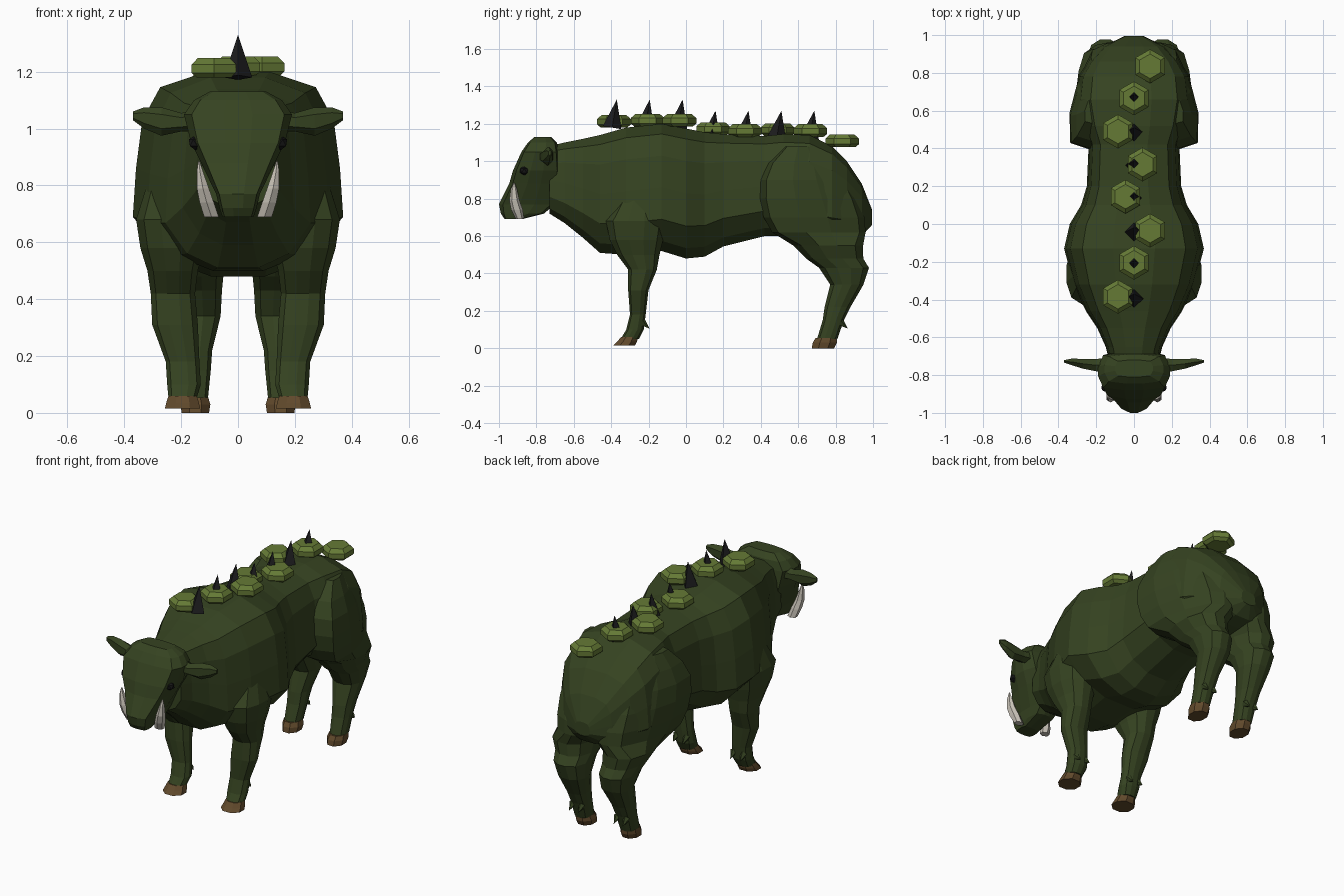
import bpy, bmesh, math
from mathutils import Vector, Matrix

if "Cube" in bpy.data.objects:
    bpy.data.objects.remove(bpy.data.objects["Cube"], do_unlink=True)


def material(name, r, g, b):
    m = bpy.data.materials.new(name)
    m.use_nodes = True
    m.diffuse_color = (r, g, b, 1)
    bsdf = m.node_tree.nodes["Principled BSDF"]
    bsdf.inputs["Base Color"].default_value = (r, g, b, 1)
    bsdf.inputs["Roughness"].default_value = 0.9
    return m


HIDE = material("dark_green_hide", 0.036, 0.056, 0.015)
MOSS = material("moss_green", 0.13, 0.195, 0.036)
SPINE = material("black_spine", 0.012, 0.012, 0.013)
IVORY = material("ivory", 0.6, 0.56, 0.49)
HOOF = material("brown_hoof", 0.12, 0.068, 0.025)
EYE = material("black_eye", 0.008, 0.008, 0.008)


def finish(bm, name, mat, mirror=False):
    bmesh.ops.recalc_face_normals(bm, faces=bm.faces)
    me = bpy.data.meshes.new(name)
    bm.to_mesh(me)
    bm.free()
    me.materials.append(mat)
    ob = bpy.data.objects.new(name, me)
    bpy.context.collection.objects.link(ob)
    if mirror:
        ob.modifiers.new("Mirror", 'MIRROR').use_mirror_merge = False
    return ob


def loft(name, rings, mat, mirror=False):
    """Skin a list of equal-sized point rings and cap both ends."""
    bm = bmesh.new()
    rows = [[bm.verts.new(p) for p in r] for r in rings]
    n = len(rows[0])
    for a, b in zip(rows, rows[1:]):
        for i in range(n):
            j = (i + 1) % n
            bm.faces.new((a[i], a[j], b[j], b[i]))
    bm.faces.new(rows[0])
    bm.faces.new(rows[-1])
    return finish(bm, name, mat, mirror)


def rounded(u0, u1, v0, v1, n=12, power=2.5):
    """Superellipse outline filling the given box, as (u, v) pairs."""
    out = []
    for i in range(n):
        a = 2 * math.pi * (i + 0.5) / n
        c, s = math.cos(a), math.sin(a)
        k = (abs(c) ** power + abs(s) ** power) ** (-1 / power)
        out.append(((u0 + u1) / 2 + (u1 - u0) / 2 * c * k,
                    (v0 + v1) / 2 + (v1 - v0) / 2 * s * k))
    return out


def upright(sections, taper=0, **kw):
    """Rings stacked in z from (z, y0, y1, x0, x1), narrowing to the rear by taper."""
    return [[(x0 + (x - x0) * (1 - taper * ((y - y0) / (y1 - y0)) ** 2), y, z)
             for x, y in rounded(x0, x1, y0, y1, **kw)]
            for z, y0, y1, x0, x1 in sections]


# Barrel body: (y, bottom, top, half width) with one shared flank profile
flank = [(0, .28), (.08, .7), (.25, 1), (.5, .97), (.75, .91), (.92, .74), (1, .3)]
barrel = [(-.73, .72, 1.08, .13), (-.65, .67, 1.10, .15), (-.55, .59, 1.12, .195),
          (-.46, .51, 1.14, .255), (-.32, .50, 1.18, .32), (-.13, .52, 1.2, .37),
          (0, .48, 1.175, .34), (.1, .49, 1.155, .28), (.2, .545, 1.145, .25),
          (.42, .6, 1.135, .24), (.52, .6, 1.145, .28), (.66, .58, 1.14, .31),
          (.78, .57, 1.08, .295), (.86, .58, 1.0, .245), (.94, .6, .88, .165),
          (.995, .66, .74, .05)]
rings = []
for y, lo, hi, w in barrel:
    half = [(w * k, y, lo + (hi - lo) * t) for t, k in flank]
    rings.append(half + [(-x, yy, z) for x, yy, z in reversed(half)])
body = loft("body", rings, HIDE)

# Legs, each hind leg running on from its broad haunch
front = [(.84, -.33, -.15, .15, .31), (.68, -.43, -.1, .12, .36), (.58, -.41, -.12, .12, .345),
         (.5, -.37, -.14, .14, .32), (.42, -.31, -.155, .15, .308), (.31, -.31, -.2, .14, .303),
         (.18, -.3, -.215, .135, .255), (.1, -.32, -.225, .13, .25), (.05, -.35, -.25, .145, .245)]
haunch = [(1.08, .53, .72, .1, .27), (.99, .44, .82, .05, .32), (.9, .4, .87, .02, .355),
          (.8, .395, .92, .02, .36), (.7, .415, .955, .02, .35), (.62, .46, .96, .03, .33)]
hind = [(.55, .57, .95, .045, .295), (.48, .64, .95, .05, .265), (.43, .71, .98, .055, .25),
        (.34, .77, .95, .06, .23), (.22, .74, .88, .09, .21), (.15, .73, .845, .095, .205),
        (.05, .7, .81, .105, .2)]
limbs = [loft("front_legs", upright(front), HIDE, True),
         loft("hind_legs", upright(haunch, taper=.4, power=5) + upright(hind), HIDE, True)]

# Fuse the legs into the body as one skin
for limb in limbs:
    union = body.modifiers.new("Fuse", 'BOOLEAN')
    union.operation = 'UNION'
    union.solver = 'EXACT'
    union.object = limb
skin = bpy.data.meshes.new_from_object(body.evaluated_get(bpy.context.evaluated_depsgraph_get()))
body.modifiers.clear()
body.data = skin
for limb in limbs:
    bpy.data.objects.remove(limb, do_unlink=True)

# Hooves
loft("front_hooves", upright([(.06, -.35, -.255, .143, .247), (.035, -.37, -.26, .135, .255),
                              (.015, -.39, -.27, .13, .26)], n=8), HOOF, True)
loft("hind_hooves", upright([(.055, .69, .81, .103, .202), (.03, .675, .81, .095, .205),
                             (0, .67, .795, .1, .2)], n=8), HOOF, True)


def spike(name, base, tip, radius, mat, sides=4, mirror=False):
    base, tip = Vector(base), Vector(tip)
    axis = tip - base
    bm = bmesh.new()
    place = (Matrix.Translation((base + tip) / 2)
             @ axis.to_track_quat('Z', 'Y').to_matrix().to_4x4())
    bmesh.ops.create_cone(bm, cap_ends=True, segments=sides, radius1=radius, radius2=0,
                          depth=axis.length, matrix=place)
    return finish(bm, name, mat, mirror)


# Dewclaws behind each ankle
for name, y, xs in (("front_dewclaw", -.235, (.16, .225)), ("hind_dewclaw", .825, (.12, .18))):
    for x in xs:
        spike(name, (x, y, .14), (x, y + .04, .105), .022, HIDE, 5, True)

# Head, stacked from jaw to crown
head = [(.69, -.97, -.88, .055), (.72, -.99, -.76, .065), (.77, -1, -.7, .077),
        (.88, -.945, -.68, .13), (.95, -.925, -.67, .165), (1.05, -.88, -.68, .19),
        (1.1, -.845, -.69, .155), (1.13, -.81, -.72, .1)]
loft("head", upright([(z, a, b, -w, w) for z, a, b, w in head], power=4.5), HIDE)

# Ears: leaf shapes running outwards, (x, y0, y1, z0, z1)
ear = [(.13, -.79, -.7, .99, 1.07), (.2, -.785, -.71, .99, 1.055), (.27, -.77, -.71, .975, 1.075),
       (.33, -.75, -.71, 1, 1.075), (.37, -.735, -.72, 1.03, 1.06)]
loft("ears", [[(x, y, z) for y, z in rounded(a, b, c, d, n=6, power=2)]
              for x, a, b, c, d in ear], HIDE, True)

# Eyes
bm = bmesh.new()
bmesh.ops.create_icosphere(bm, subdivisions=1, radius=.026,
                           matrix=Matrix.Translation((.15, -.865, .95)))
finish(bm, "eyes", EYE, True)

# Tusks, curving up from the jaw
tusk = [(.69, -.91, -.865, .065, .122), (.74, -.935, -.872, .082, .138),
        (.79, -.945, -.89, .1, .147), (.85, -.937, -.903, .122, .146),
        (.885, -.922, -.916, .134, .14)]
loft("tusks", upright(tusk, n=6, power=2.3), IVORY, True)

# Moss pads zigzagging along the back: (x, y, underside)
pads = [(-.085, -.385, 1.18), (0, -.205, 1.185), (.085, -.035, 1.185), (-.045, .145, 1.14),
        (.045, .315, 1.13), (-.085, .49, 1.135), (0, .665, 1.13), (.085, .835, 1.075)]
for x, y, z in pads:
    rings = [[(x + r * math.sin(k * math.pi / 3), y + r * math.cos(k * math.pi / 3), z + h)
              for k in range(6)]
             for r, h in ((.07, 0), (.09, .016), (.09, .046), (.065, .068))]
    loft("moss_pad", rings, MOSS)

# Row of spines down the middle of the back
for i in range(7):
    y = -.395 + i * .176
    base, tip = (1.18, 1.33) if i < 3 else (1.125, 1.27)
    spike("back_spine", (0, y, base), (0, y + .025, tip), .05, SPINE)
